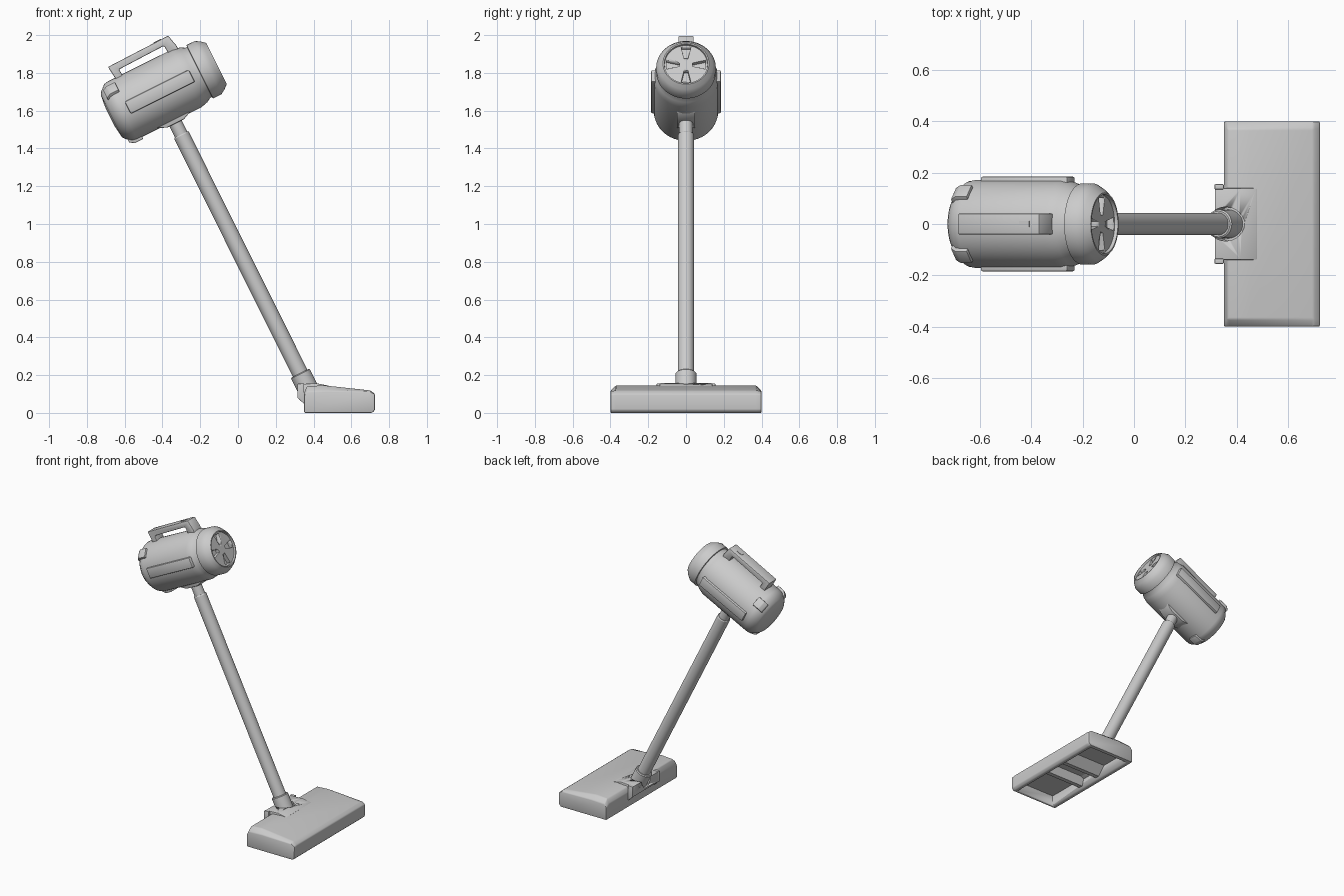
import bpy, bmesh, math
from mathutils import Matrix, Vector

cube = bpy.data.objects.get("Cube")
if cube:
    bpy.data.objects.remove(cube, do_unlink=True)

grey = bpy.data.materials.new("light grey plastic")
grey.use_nodes = True
colour = (0.6, 0.6, 0.6, 1)
grey.diffuse_color = colour
grey.node_tree.nodes["Principled BSDF"].inputs["Base Color"].default_value = colour

# Tilted frame shared by the motor body and the tube
TILT = Matrix.Translation((-0.414, 0, 1.70)) @ Matrix.Rotation(math.radians(-26.5), 4, 'Y')
FLAT = Matrix.Identity(4)


def finish(name, bm, frame, bevel=0, segments=2):
    bmesh.ops.recalc_face_normals(bm, faces=bm.faces)
    mesh = bpy.data.meshes.new(name)
    bm.to_mesh(mesh)
    bm.free()
    mesh.materials.append(grey)
    obj = bpy.data.objects.new(name, mesh)
    bpy.context.collection.objects.link(obj)
    obj.matrix_world = frame
    bpy.context.view_layer.update()
    bpy.ops.object.select_all(action='DESELECT')
    obj.select_set(True)
    bpy.context.view_layer.objects.active = obj
    if bevel:
        mod = obj.modifiers.new("Bevel", 'BEVEL')
        mod.width, mod.segments = bevel, segments
        mod.limit_method, mod.angle_limit = 'ANGLE', math.radians(30)
        bpy.ops.object.modifier_apply(modifier=mod.name)
    bpy.ops.object.shade_smooth_by_angle(angle=math.radians(32))
    return obj


def loft(name, rings, frame=FLAT, bevel=0, segments=2):
    """Skin between matching closed rings and cap both ends."""
    bm = bmesh.new()
    loops = [[bm.verts.new(p) for p in ring] for ring in rings]
    n = len(loops[0])
    for a, b in zip(loops, loops[1:]):
        for i in range(n):
            j = (i + 1) % n
            bm.faces.new((a[i], a[j], b[j], b[i]))
    bm.faces.new(loops[0])
    bm.faces.new(loops[-1])
    return finish(name, bm, frame, bevel, segments)


def extrude(name, profile, half, frame=FLAT, bevel=0):
    """Extrude an x-z profile symmetrically along y."""
    return loft(name, [[(x, y, z) for x, z in profile] for y in (-half, half)], frame, bevel)


def box(name, x, y, z, frame=FLAT, bevel=0):
    ring = [(x[0], z[0]), (x[1], z[0]), (x[1], z[1]), (x[0], z[1])]
    return loft(name, [[(a, b, c) for a, c in ring] for b in y], frame, bevel)


def lathe(name, profile, axis, frame=TILT, sides=48):
    """Spin (position, radius) pairs round the x or z axis."""
    rings = []
    for t, r in profile:
        ring = []
        for i in range(sides):
            a = 2 * math.pi * i / sides
            c, s = r * math.cos(a), r * math.sin(a)
            ring.append((t, c, s) if axis == 'x' else (c, s, t))
        rings.append(ring)
    return loft(name, rings, frame)


def cut(target, cutter):
    bpy.ops.object.select_all(action='DESELECT')
    bpy.context.view_layer.objects.active = target
    mod = target.modifiers.new("Cut", 'BOOLEAN')
    mod.operation, mod.object, mod.solver = 'DIFFERENCE', cutter, 'EXACT'
    bpy.ops.object.modifier_apply(modifier=mod.name)
    bpy.data.objects.remove(cutter, do_unlink=True)


# Motor body with a stepped ring round the vent end
body = lathe("motor_body", [
    (-0.295, 0.06), (-0.287, 0.125), (-0.275, 0.142), (-0.245, 0.168), (-0.22, 0.172),
    (0.16, 0.172), (0.20, 0.162), (0.225, 0.148), (0.235, 0.148), (0.237, 0.158),
    (0.285, 0.158), (0.312, 0.142), (0.335, 0.122), (0.335, 0.115), (0.322, 0.113),
    (0.322, 0.02)], 'x')

# Four wedge-shaped vent slots
for k in range(4):
    turn = TILT @ Matrix.Rotation(k * math.pi / 2, 4, 'X')
    wedge = [(0.035, -0.010), (0.035, 0.010), (0.102, 0.026), (0.102, -0.026)]
    cut(body, loft("vent_cutter", [[(x, w, r) for r, w in wedge] for x in (0.295, 0.35)], turn))

# Latches round the rear cap
for name, degrees in (("front", 45), ("back", -45), ("lower", 180)):
    turn = TILT @ Matrix.Rotation(math.radians(degrees), 4, 'X')
    profile = [(-0.265, 0.12), (-0.265, 0.168), (-0.24, 0.184), (-0.19, 0.184), (-0.19, 0.12)]
    extrude(name + "_latch", profile, 0.033, turn, 0.004)

# Side panels
for name, s in (("front", -1), ("back", 1)):
    box(name + "_side_panel", (-0.19, 0.19), sorted((s * 0.14, s * 0.185)),
        (-0.036, 0.036), TILT, 0.008)

# Carry handle
extrude("carry_handle", [
    (-0.175, 0.13), (-0.187, 0.24), (0.172, 0.246), (0.188, 0.18), (0.188, 0.13),
    (0.135, 0.13), (0.128, 0.208), (-0.14, 0.202), (-0.135, 0.13)], 0.041, TILT, 0.006)
box("handle_button", (0.085, 0.13), (-0.012, 0.012), (0.24, 0.248), TILT)

# Saddle, neck, tube and lower cuff
extrude("tube_saddle", [(-0.10, -0.12), (-0.10, -0.165), (-0.05, -0.187), (0.05, -0.187),
                        (0.10, -0.165), (0.10, -0.12)], 0.048, TILT, 0.005)
lathe("tube_neck", [(-0.15, 0.036), (-0.262, 0.036)], 'z')
lathe("long_tube", [(-0.252, 0.039), (-0.258, 0.043), (-1.70, 0.043)], 'z')
lathe("tube_cuff", [(-1.665, 0.05), (-1.67, 0.056), (-1.80, 0.056)], 'z')

# Floor head with sloped top and chamfered ends
end = [(0.35, 0), (0.35, 0.09), (0.365, 0.112), (0.47, 0.116), (0.70, 0.113),
       (0.725, 0.098), (0.725, 0.015), (0.71, 0)]
middle = [(0.35, 0), (0.35, 0.105), (0.365, 0.14), (0.45, 0.146), (0.70, 0.119),
          (0.725, 0.10), (0.725, 0.015), (0.71, 0)]
head = loft("floor_head", [[(x, y, z) for x, z in p] for y, p in
                           ((-0.4, end), (-0.37, middle), (0.37, middle), (0.4, end))],
            FLAT, 0.006)

# Underside suction openings either side of a sloped bridge
cut(head, box("opening_cutter", (0.39, 0.69), (-0.375, 0.375), (-0.05, 0.07)))
for name, s in (("front", -1), ("back", 1)):
    loft(name + "_bridge", [[(x, s * 0.10, 0.012), (x, s * 0.07, 0.012), (x, s * 0.05, 0.075),
                             (x, s * 0.16, 0.075)] for x in (0.385, 0.695)])

# Rear joint housing with a groove for the cuff
housing = extrude("joint_housing", [
    (0.315, 0.08), (0.315, 0.152), (0.415, 0.157), (0.48, 0.144), (0.48, 0.10),
    (0.36, 0.045)], 0.14, FLAT, 0.004)
cut(housing, lathe("groove_cutter", [(-1.60, 0.066), (-1.765, 0.066)], 'z'))
for name, s in (("front", -1), ("back", 1)):
    extrude(name + "_joint_wing", [(0.314, 0.08), (0.314, 0.154), (0.35, 0.156), (0.35, 0.048)],
            0.01, Matrix.Translation((0, s * 0.145, 0)), 0.003)
